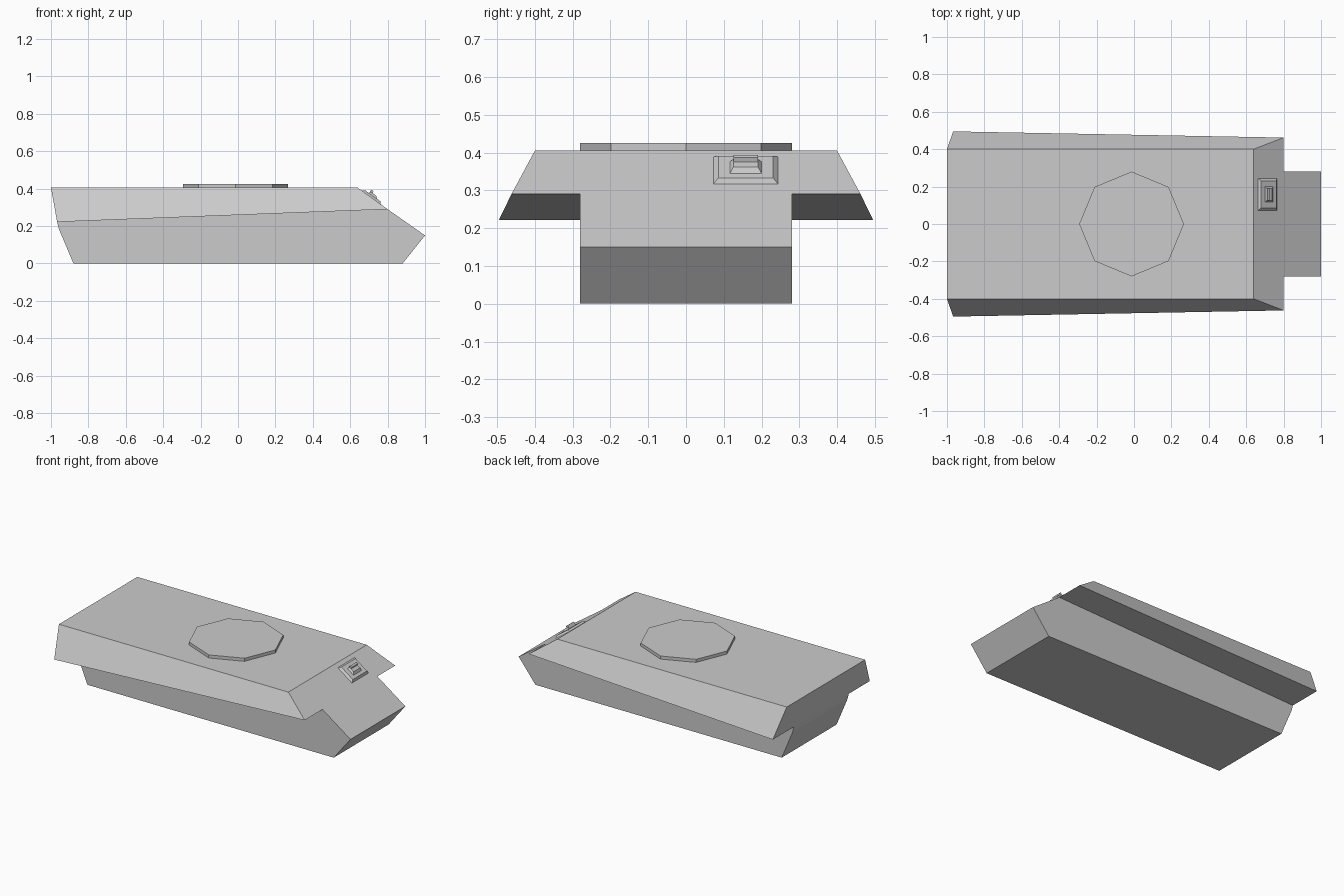
import bpy, bmesh
from math import atan2
from mathutils import Matrix, Vector

if "Cube" in bpy.data.objects:
    bpy.data.objects.remove(bpy.data.objects["Cube"])


def finish(bm, name, mirror=False):
    if mirror:
        geom = bm.verts[:] + bm.edges[:] + bm.faces[:]
        bmesh.ops.mirror(bm, geom=geom, axis='Y', merge_dist=0.0005)
        bmesh.ops.remove_doubles(bm, verts=bm.verts[:], dist=0.0005)
    bmesh.ops.recalc_face_normals(bm, faces=bm.faces[:])
    me = bpy.data.meshes.new(name)
    bm.to_mesh(me)
    bm.free()
    ob = bpy.data.objects.new(name, me)
    bpy.context.collection.objects.link(ob)
    return ob


# Hull: half shell built from named corner points, mirrored across y
W = 0.28
side = {'rb': (-0.88, 0), 'fb': (0.88, 0), 'nose': (1.0, 0.15), 'step': (0.80, 0.29),
        'rs': (-0.967, 0.222), 'rk': (-0.958, 0.185)}
roof = {'tf': (0.64, 0.405), 'tr': (-1.0, 0.405)}
bm = bmesh.new()
v = {}
for k, (x, z) in side.items():
    v[k + '0'] = bm.verts.new((x, 0, z))
    v[k] = bm.verts.new((x, W, z))
for k, (x, z) in roof.items():
    v[k + '0'] = bm.verts.new((x, 0, z))
    v[k] = bm.verts.new((x, 0.40, z))
v['of'] = bm.verts.new((0.80, 0.462, 0.29))
v['or'] = bm.verts.new((-0.967, 0.495, 0.222))
for a, b in (('step', 'nose'), ('nose', 'fb'), ('fb', 'rb'), ('rb', 'rk'), ('rk', 'rs'), ('tr', 'tf')):
    bm.faces.new([v[a + '0'], v[a], v[b], v[b + '0']])
for loop in ('rb fb nose step rs rk',        # lower side
             'rs step of or',                # sponson underside
             'or of tf tr',                  # sloped upper side
             'tf0 tf of step step0',         # glacis
             'tr0 tr or rs rs0'):            # rear plate
    bm.faces.new([v[k] for k in loop.split()])
finish(bm, 'hull', mirror=True)

# Octagonal turret ring
bm = bmesh.new()
bmesh.ops.create_cone(bm, cap_ends=True, segments=8, radius1=W, radius2=W, depth=0.02,
                      matrix=Matrix.Translation((-0.013, 0, 0.415)))
finish(bm, 'turret_ring')

# Driver's visor: tapered blocks lying on the glacis
slope = Matrix.Rotation(atan2(0.115, 0.16), 4, 'Y')


def tapered_block(name, x, y, base, top, low, high, shift=0.0):
    """Frustum sitting on the glacis at x, between heights low and high."""
    bm = bmesh.new()
    bmesh.ops.create_cube(bm, size=1)
    for p in bm.verts:
        up = p.co.z > 0
        sx, sy = top if up else base
        p.co = Vector((p.co.x * sx + (shift if up else 0), p.co.y * sy, high if up else low))
    z = 0.405 - (x - 0.64) * 0.115 / 0.16
    bm.transform(Matrix.Translation((x, y, z)) @ slope)
    finish(bm, name)


tapered_block('visor_plate', 0.713, 0.158, (0.13, 0.178), (0.10, 0.145), -0.003, 0.012)
tapered_block('visor_hood', 0.716, 0.158, (0.055, 0.085), (0.035, 0.065), 0.011, 0.023, -0.006)
tapered_block('visor_flap', 0.702, 0.158, (0.02, 0.065), (0.013, 0.065), 0.011, 0.034, -0.004)
